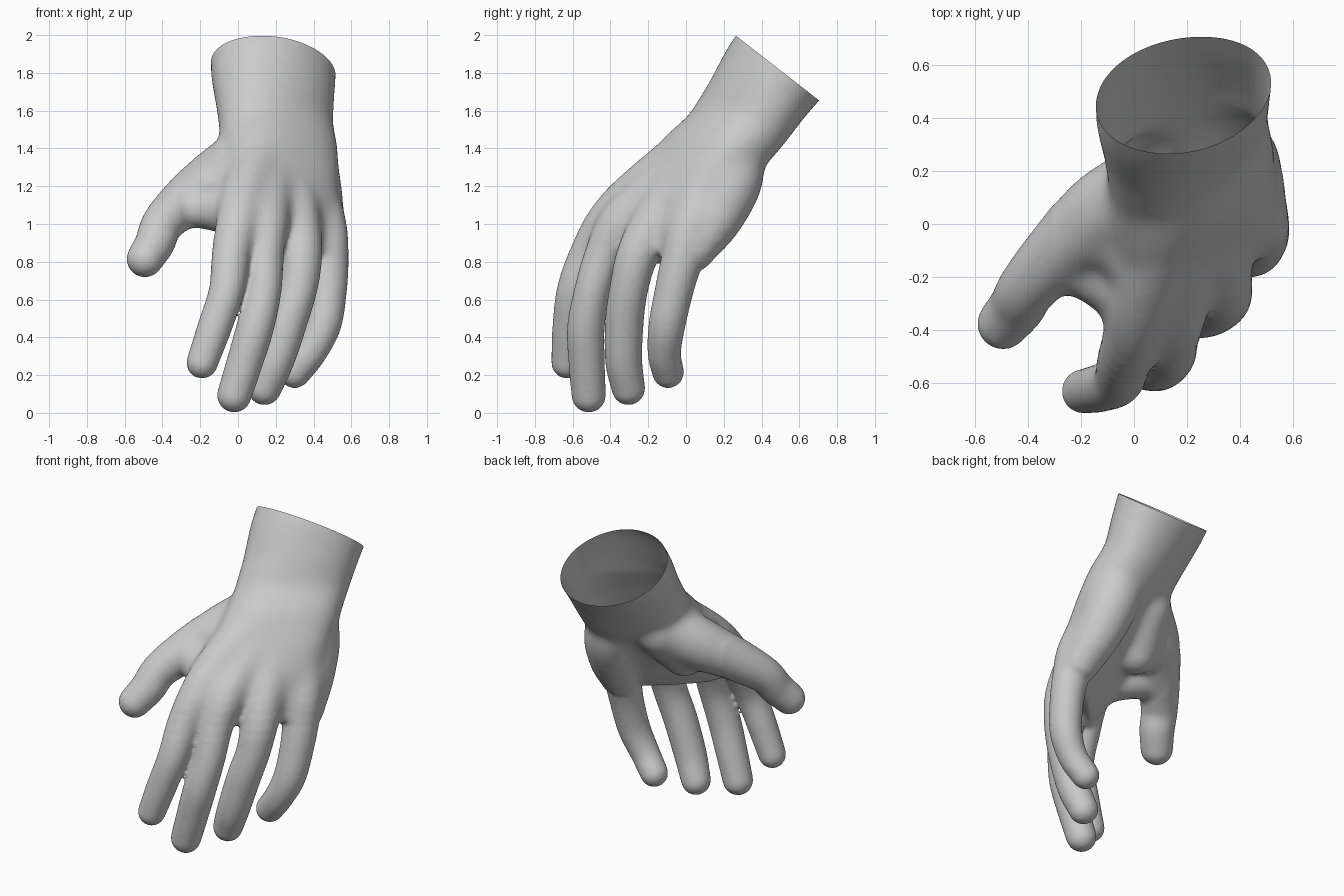
import bpy
import bmesh
import math
from mathutils import Vector, Matrix

cube = bpy.data.objects.get("Cube")
if cube:
    bpy.data.objects.remove(cube, do_unlink=True)

SIDES = 24
bm = bmesh.new()


def skin_rings(rings):
    """Join closed rings of points into a capped solid."""
    loops = [[bm.verts.new(p) for p in ring] for ring in rings]
    for a, b in zip(loops, loops[1:]):
        for i in range(SIDES):
            j = (i + 1) % SIDES
            bm.faces.new((a[i], a[j], b[j], b[i]))
    bm.faces.new(loops[0][::-1])
    bm.faces.new(loops[-1])


def section(centre, u, v, half_width, half_depth, power=1.0):
    """Rounded cross-section spanned by the directions u and v."""
    ring = []
    for i in range(SIDES):
        a = math.tau * i / SIDES
        c, s = math.cos(a), math.sin(a)
        x = math.copysign(abs(c) ** power, c) * half_width
        y = math.copysign(abs(s) ** power, s) * half_depth
        ring.append(centre + u * x + v * y)
    return ring


def smooth_path(points, steps=6):
    """Catmull-Rom interpolation of (x, y, z, radius) points."""
    pts = [Vector(p) for p in points]
    pts = [2 * pts[0] - pts[1]] + pts + [2 * pts[-1] - pts[-2]]
    out = []
    for a, b, c, d in zip(pts, pts[1:], pts[2:], pts[3:]):
        for k in range(steps):
            t = k / steps
            out.append(0.5 * (2 * b + (c - a) * t + (2 * a - 5 * b + 4 * c - d) * t * t
                              + (3 * b - a - 3 * c + d) * t ** 3))
    return out + [pts[-2]]


def tube(*points):
    """Tapered limb with round ends."""
    path = smooth_path(points)
    rings = []
    for i, p in enumerate(path):
        axis = (path[min(i + 1, len(path) - 1)] - path[max(i - 1, 0)]).to_3d().normalized()
        u = axis.cross(Vector((0, 1, 0.3))).normalized()
        rings.append(section(p.to_3d(), u, axis.cross(u), p.w, p.w))
    skin_rings(rings)
    for p in (path[0], path[-1]):
        bmesh.ops.create_uvsphere(bm, u_segments=SIDES, v_segments=12, radius=p.w,
                                  matrix=Matrix.Translation(p.to_3d()))


def palm(*stations):
    """Forearm and palm: (x, y, z, turn in degrees, half width, half depth, squareness)."""
    centres = [Vector(s[:3]) for s in stations]
    rings = []
    for i, s in enumerate(stations):
        axis = centres[min(i + 1, len(centres) - 1)] - centres[max(i - 1, 0)]
        turn = math.radians(s[3])
        u = Vector((math.cos(turn), math.sin(turn), 0))
        v = axis.cross(u).normalized()
        rings.append(section(centres[i], u, v, s[4], s[5], s[6]))
    skin_rings(rings)


# Forearm, wrist and palm
palm((0.19, 0.645, 2.03, 29, 0.37, 0.275, 1),
     (0.19, 0.487, 1.825, 29, 0.363, 0.27, 1),
     (0.2, 0.37, 1.65, 32, 0.347, 0.235, 0.95),
     (0.205, 0.26, 1.49, 36, 0.345, 0.205, 0.9),
     (0.22, 0.13, 1.36, 37, 0.355, 0.2, 0.8),
     (0.22, 0.01, 1.21, 38, 0.36, 0.185, 0.68),
     (0.22, -0.12, 1.07, 41, 0.375, 0.158, 0.65),
     (0.23, -0.2, 0.93, 43, 0.375, 0.125, 0.7),
     (0.25, -0.25, 0.82, 43, 0.33, 0.085, 0.8))

# Index finger
tube((0.15, 0.08, 1.42, 0.145), (0.09, -0.1, 1.29, 0.138), (0.03, -0.29, 1.14, 0.128),
     (0, -0.415, 1.01, 0.12), (-0.035, -0.51, 0.85, 0.105), (-0.06, -0.59, 0.65, 0.094),
     (-0.125, -0.617, 0.45, 0.091), (-0.19, -0.63, 0.265, 0.084))
# Middle finger
tube((0.18, -0.05, 1.26, 0.138), (0.16, -0.22, 1.12, 0.128), (0.15, -0.35, 1, 0.122),
     (0.14, -0.43, 0.85, 0.105), (0.135, -0.495, 0.65, 0.096), (0.09, -0.53, 0.45, 0.1),
     (0.03, -0.525, 0.25, 0.096), (-0.02, -0.515, 0.093, 0.092))
# Ring finger
tube((0.26, 0, 1.23, 0.138), (0.3, -0.1, 1.1, 0.128), (0.32, -0.19, 0.97, 0.124),
     (0.335, -0.26, 0.83, 0.112), (0.32, -0.3, 0.67, 0.103), (0.27, -0.325, 0.5, 0.103),
     (0.2, -0.33, 0.28, 0.099), (0.14, -0.305, 0.13, 0.09))
# Little finger
tube((0.37, 0.1, 1.2, 0.138), (0.43, 0.07, 1.08, 0.128), (0.465, 0.01, 0.95, 0.12),
     (0.475, -0.02, 0.82, 0.112), (0.475, -0.06, 0.66, 0.103), (0.45, -0.1, 0.47, 0.098),
     (0.38, -0.115, 0.32, 0.089), (0.3, -0.095, 0.215, 0.085))
# Thumb
tube((0.02, 0.15, 1.36, 0.145), (-0.12, 0.04, 1.24, 0.16), (-0.29, -0.12, 1.11, 0.132),
     (-0.4, -0.24, 1, 0.112), (-0.44, -0.31, 0.9, 0.106), (-0.493, -0.375, 0.815, 0.098))
# Web between thumb and index finger
tube((-0.25, -0.13, 1.1, 0.115), (-0.08, -0.23, 1.07, 0.12), (0.03, -0.34, 1.02, 0.11))
tube((-0.12, 0.03, 1.23, 0.145), (0.04, -0.16, 1.18, 0.14))
# Pads at the base of the thumb and along the little-finger edge
tube((0.06, 0.2, 1.33, 0.145), (0, 0.02, 1.12, 0.135))
tube((0.34, 0.26, 1.38, 0.15), (0.38, 0.245, 1.23, 0.165), (0.42, 0.16, 1.04, 0.148),
     (0.46, 0.04, 0.87, 0.12))

bmesh.ops.recalc_face_normals(bm, faces=bm.faces[:])
mesh = bpy.data.meshes.new("hand_parts")
bm.to_mesh(mesh)
bm.free()
hand = bpy.data.objects.new("hand", mesh)
bpy.context.collection.objects.link(hand)

# Fuse the parts into one soft skin
fuse = hand.modifiers.new("fuse", "REMESH")
fuse.mode = "VOXEL"
fuse.voxel_size = 0.012
soften = hand.modifiers.new("soften", "SMOOTH")
soften.factor = 0.5
soften.iterations = 12
bpy.context.view_layer.update()
graph = bpy.context.evaluated_depsgraph_get()
fused = bpy.data.meshes.new_from_object(hand.evaluated_get(graph))
hand.modifiers.clear()
hand.data = fused
bpy.data.meshes.remove(mesh)
fused.name = "hand"

# Flatten the tendons on the back of the hand and the pads of the palm
bm = bmesh.new()
bm.from_mesh(fused)
for reach in (0.8, 0.86, 0.92, 0.98, 1.04):
    soft = [v for v in bm.verts if v.co.z > reach and v.co.x > -0.2 - reach / 10]
    for _ in range(10):
        bmesh.ops.smooth_vert(bm, verts=soft, factor=0.5,
                              use_axis_x=True, use_axis_y=True, use_axis_z=True)

# Cut the wrist open
bmesh.ops.bisect_plane(bm, geom=bm.verts[:] + bm.edges[:] + bm.faces[:],
                       plane_co=(0.2, 0.485, 1.825), plane_no=(0, 0.614, 0.789),
                       clear_outer=True)
for f in bm.faces:
    f.smooth = True
bm.to_mesh(fused)
bm.free()

# Plain grey surface
grey = bpy.data.materials.new("light_grey")
grey.use_nodes = True
colour = (0.6, 0.6, 0.6, 1)
grey.diffuse_color = colour
grey.node_tree.nodes["Principled BSDF"].inputs["Base Color"].default_value = colour
fused.materials.clear()
fused.materials.append(grey)
